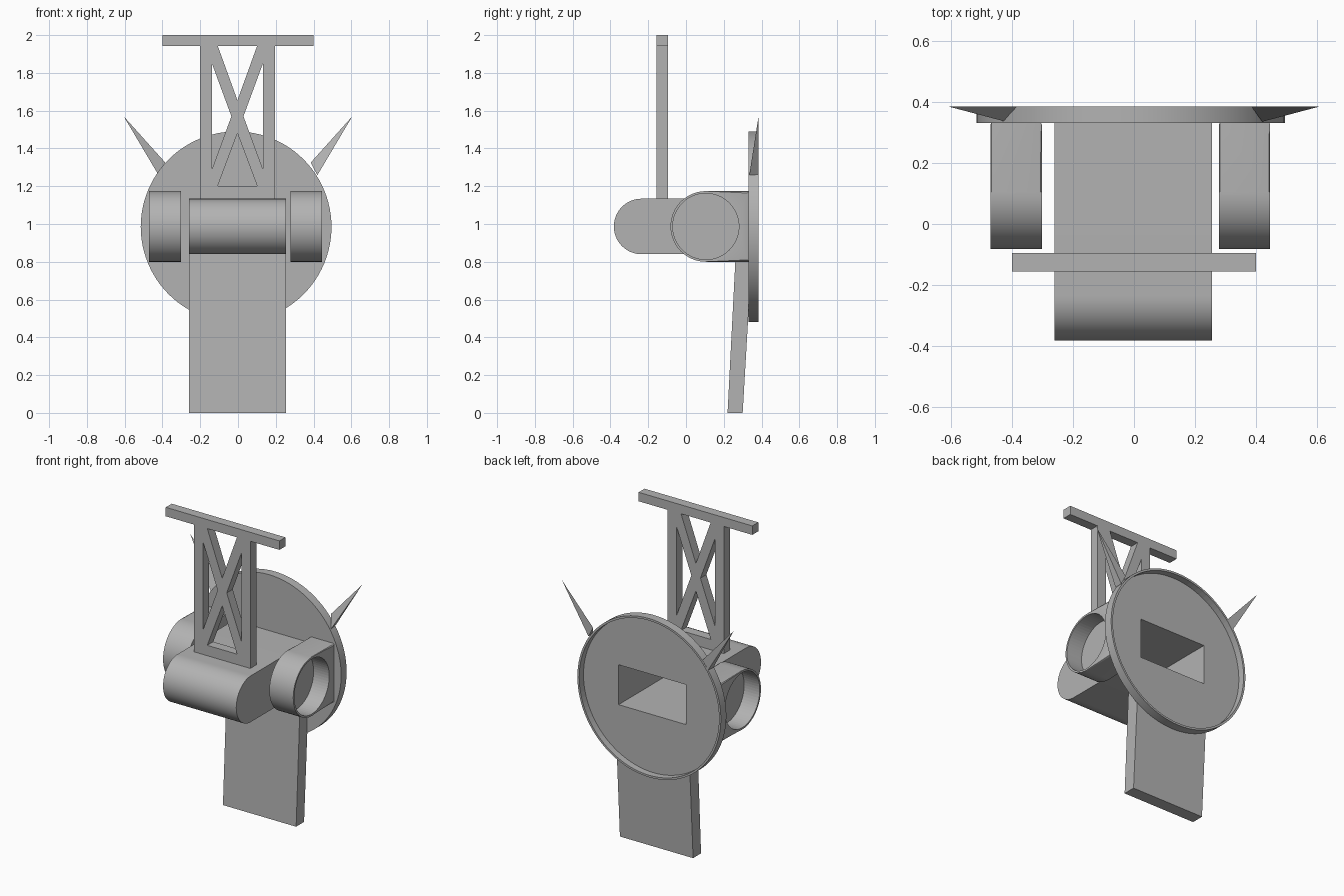
import bpy, bmesh, math
from mathutils import Vector

if "Cube" in bpy.data.objects:
    bpy.data.objects.remove(bpy.data.objects["Cube"])

grey = bpy.data.materials.new("plain grey")
grey.use_nodes = True
grey.diffuse_color = (0.45, 0.45, 0.45, 1)
grey.node_tree.nodes["Principled BSDF"].inputs["Base Color"].default_value = (0.45, 0.45, 0.45, 1)


def finish(name, bm, smooth=False):
    bmesh.ops.recalc_face_normals(bm, faces=bm.faces)
    mesh = bpy.data.meshes.new(name)
    bm.to_mesh(mesh)
    bm.free()
    mesh.materials.append(grey)
    obj = bpy.data.objects.new(name, mesh)
    bpy.context.collection.objects.link(obj)
    if smooth:
        bpy.ops.object.select_all(action="DESELECT")
        obj.select_set(True)
        bpy.context.view_layer.objects.active = obj
        bpy.ops.object.shade_smooth_by_angle(angle=math.radians(30))
    return obj


def prism(name, points, to_3d, start, end, smooth=False, bevel=0):
    """Extrude a closed 2D outline between two offsets."""
    bm = bmesh.new()
    rings = [[bm.verts.new(to_3d(a, b, t)) for a, b in points] for t in (start, end)]
    caps = [bm.faces.new(r) for r in rings]
    for i in range(len(points)):
        j = (i + 1) % len(points)
        bm.faces.new((rings[0][i], rings[0][j], rings[1][j], rings[1][i]))
    if bevel:
        edges = {e for f in caps for e in f.edges}
        bmesh.ops.bevel(bm, geom=list(edges), offset=bevel, segments=2, profile=0.5, affect="EDGES")
    return finish(name, bm, smooth)


def along_x(y, z, x):
    return (x, y, z)


def along_y(x, z, y):
    return (x, y, z)


def circle(ca, cb, r, n=64):
    return [(ca + r * math.cos(2 * math.pi * i / n), cb + r * math.sin(2 * math.pi * i / n)) for i in range(n)]


def bullet(cy, cz, r, back, n=32):
    """Block outline with a half-round front."""
    arc = [math.pi / 2 + math.pi * i / n for i in range(n + 1)]
    return [(cy + r * math.cos(a), cz + r * math.sin(a)) for a in arc] + [(back, cz - r), (back, cz + r)]


def rect(a0, a1, b0, b1):
    return [(a0, b0), (a1, b0), (a1, b1), (a0, b1)]


def cut(obj, cutter):
    mod = obj.modifiers.new("cut", "BOOLEAN")
    mod.operation = "DIFFERENCE"
    mod.solver = "EXACT"
    mod.object = cutter
    bpy.context.view_layer.objects.active = obj
    bpy.ops.object.modifier_apply(modifier=mod.name)
    bpy.data.objects.remove(cutter)


MID_Z = 0.987
BACK = 0.335
LEFT, RIGHT = -0.26, 0.255

# Round-nosed body, hollow and open at the back
body = prism("body", bullet(-0.235, MID_Z, 0.147, BACK), along_x, LEFT, RIGHT, True)
cut(body, prism("body_cutter", bullet(-0.235, MID_Z, 0.127, 0.5), along_x, LEFT + 0.02, RIGHT - 0.02))

# Back disc with a shallow rim and a matching opening
disc = prism("back_disc", circle(-0.01, 0.985, 0.505, 96), along_y, 0.33, 0.385, True)
cut(disc, prism("rim_cutter", circle(-0.01, 0.985, 0.492, 96), along_y, 0.342, 0.5))
cut(disc, prism("opening_cutter", rect(LEFT + 0.02, RIGHT - 0.02, MID_Z - 0.127, MID_Z + 0.127),
                along_y, 0.2, 0.5))

# Side pods with round recesses on their outer faces
for name, side in (("left", 1), ("right", -1)):
    x0, x1 = [-0.012 + side * d for d in (0.29, 0.458)]
    pod = prism(name + "_pod", bullet(0.105, MID_Z, 0.187, BACK), along_x, x0, x1, True, 0.01)
    cut(pod, prism("pod_cutter", circle(0.105, MID_Z, 0.175), along_x, x1 - side * 0.11, x1 + side * 0.1))

# Leaning slab leg
leg = [(0.22, 0), (0.30, 0), (0.332, 0.55), (0.332, 0.86), (0.264, 0.86)]
prism("leg", leg, along_x, LEFT, RIGHT)

# Lattice mast with triangular openings, and its crossbar
mast = prism("mast", rect(-0.2, 0.195, 1.12, 1.945), along_y, -0.155, -0.095)
C = -0.003
openings = [
    [(C - 0.105, 1.945), (C + 0.105, 1.945), (C, 1.655)],
    [(C - 0.105, 1.2), (C + 0.105, 1.2), (C, 1.48)],
    [(C - 0.135, 1.29), (C - 0.135, 1.85), (C - 0.032, 1.57)],
    [(C + 0.135, 1.29), (C + 0.135, 1.85), (C + 0.032, 1.57)],
]
for tri in openings:
    cut(mast, prism("mast_cutter", tri, along_y, -0.3, 0.1))
prism("crossbar", rect(-0.4, 0.4, 1.943, 2.0), along_y, -0.155, -0.095)

# Pointed spikes on the disc rim
for name, side in (("left", 1), ("right", -1)):
    bm = bmesh.new()
    corners = [(0.605, 0.384, 1.57), (0.42, 0.335, 1.258), (0.385, 0.384, 1.325), (0.418, 0.384, 1.262)]
    v = [bm.verts.new(Vector((side * x, y, z))) for x, y, z in corners]
    for tri in ((0, 1, 2), (0, 2, 3), (0, 3, 1), (1, 3, 2)):
        bm.faces.new([v[i] for i in tri])
    finish(name + "_spike", bm)
